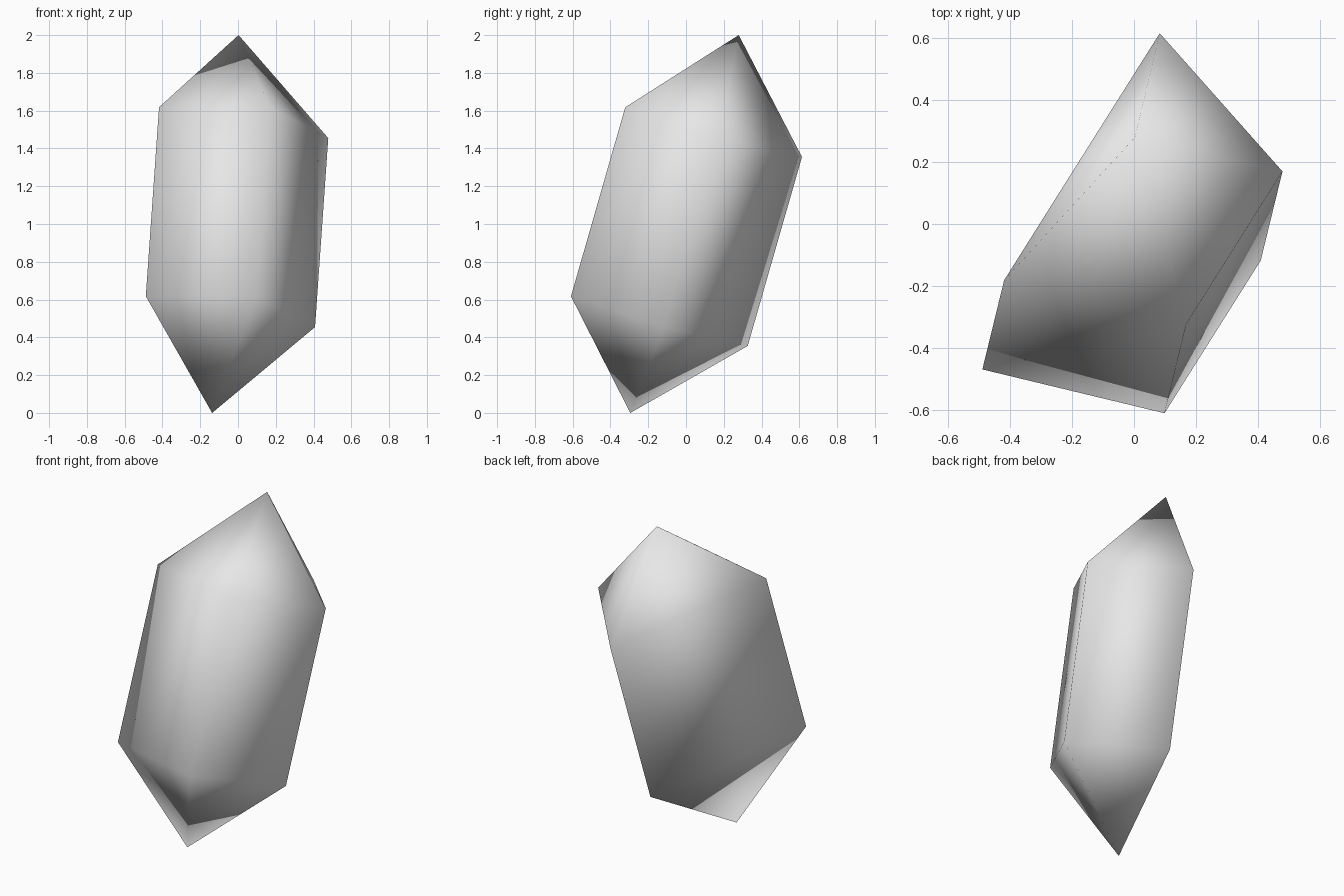
import bpy, bmesh
from math import radians, cos, sin
from mathutils import Vector, Matrix

cube = bpy.data.objects.get("Cube")
if cube:
    bpy.data.objects.remove(cube, do_unlink=True)

# Proportions of the double-pointed crystal
RADIUS = 0.513
TIP = 1.043
SHOULDER = TIP / 2
CENTRE = Vector((-0.067, -0.008, 1.0))

# Leaning frame: local z runs along the crystal
axis = Vector((0.07, 0.287, 1.0)).normalized()
side = Vector((0.725, -0.433, 0.072))
side = (side - axis * side.dot(axis)).normalized()
frame = Matrix((side, axis.cross(side), axis)).transposed()


def place(bm, x, y, z):
    return bm.verts.new(CENTRE + frame @ Vector((x, y, z)))


def ring(bm, z):
    # Four corners of a pentagon; the missing fifth leaves one wide flat side
    angles = [radians(a) for a in (-108, -36, 36, 108)]
    return [place(bm, RADIUS * cos(a), RADIUS * sin(a), z) for a in angles]


bm = bmesh.new()
top, bottom = place(bm, 0, 0, TIP), place(bm, 0, 0, -TIP)
upper, lower = ring(bm, SHOULDER), ring(bm, -SHOULDER)
for i in range(4):
    j = (i + 1) % 4
    bm.faces.new((lower[i], lower[j], upper[j], upper[i]))
    bm.faces.new((upper[i], upper[j], top))
    bm.faces.new((lower[j], lower[i], bottom))
for face in bm.faces:
    face.smooth = True
bmesh.ops.recalc_face_normals(bm, faces=bm.faces)

mesh = bpy.data.meshes.new("crystal")
bm.to_mesh(mesh)
bm.free()

# Pale grey stone
stone = bpy.data.materials.new("pale_grey")
stone.use_nodes = True
grey = (0.8, 0.8, 0.8, 1)
stone.diffuse_color = grey
stone.node_tree.nodes["Principled BSDF"].inputs["Base Color"].default_value = grey
mesh.materials.append(stone)

crystal = bpy.data.objects.new("crystal", mesh)
bpy.context.collection.objects.link(crystal)
